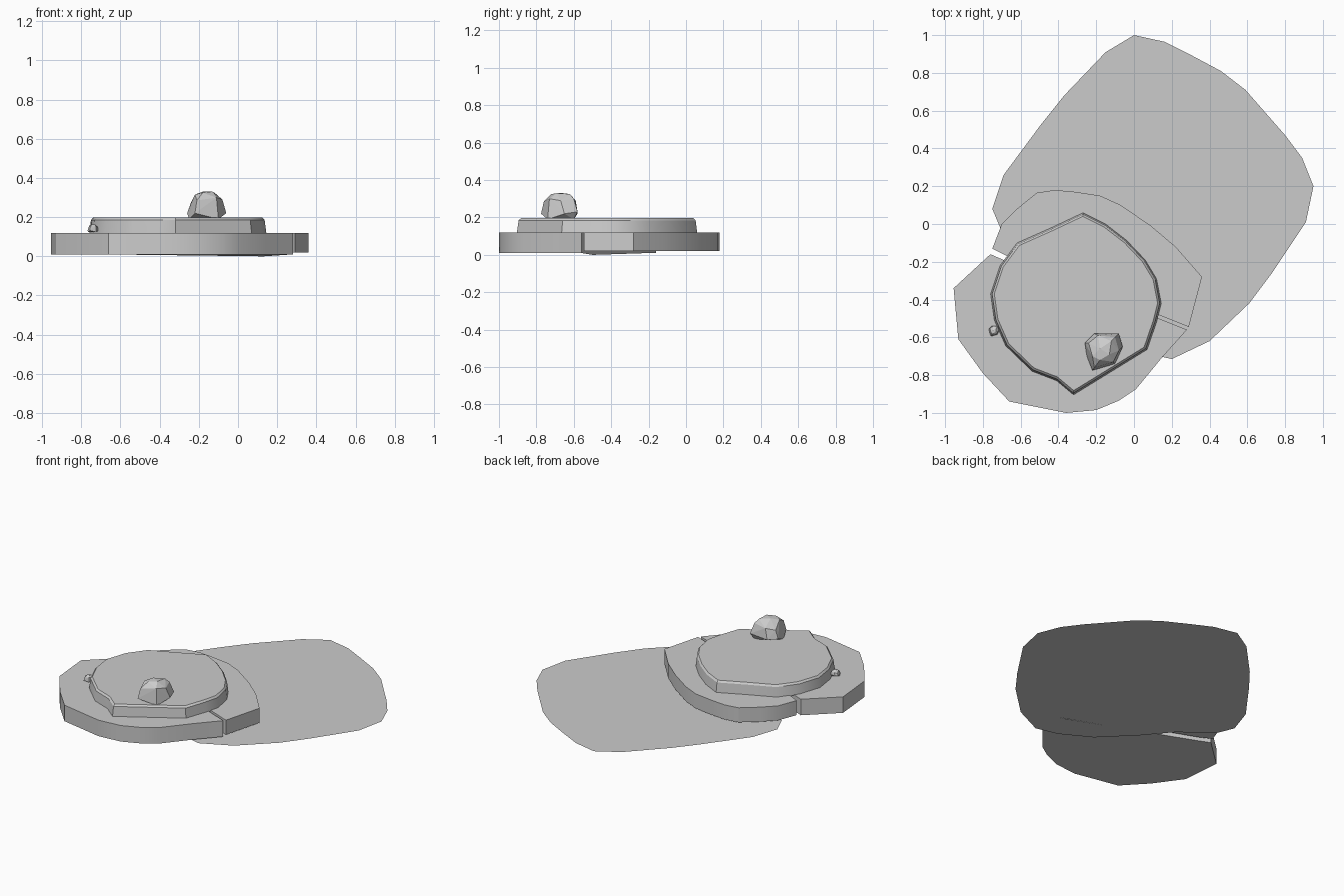
import bpy, bmesh

if "Cube" in bpy.data.objects:
    bpy.data.objects.remove(bpy.data.objects["Cube"])


def finish(name, bm, smooth=False):
    bmesh.ops.recalc_face_normals(bm, faces=bm.faces)
    mesh = bpy.data.meshes.new(name)
    bm.to_mesh(mesh)
    bm.free()
    obj = bpy.data.objects.new(name, mesh)
    bpy.context.collection.objects.link(obj)
    if smooth:
        bpy.ops.object.select_all(action='DESELECT')
        obj.select_set(True)
        bpy.context.view_layer.objects.active = obj
        bpy.ops.object.shade_smooth_by_angle(angle=0.52)
    return obj


def stack(name, outline, levels):
    """Loft an outline through (z, scale about its middle) levels and cap it."""
    cx = sum(p[0] for p in outline) / len(outline)
    cy = sum(p[1] for p in outline) / len(outline)
    bm = bmesh.new()
    rings = [[bm.verts.new((cx + (x - cx) * s, cy + (y - cy) * s, z))
              for x, y in outline] for z, s in levels]
    n = len(outline)
    for a, b in zip(rings, rings[1:]):
        for i in range(n):
            j = (i + 1) % n
            bm.faces.new((a[i], a[j], b[j], b[i]))
    bm.faces.new(rings[0])
    bm.faces.new(rings[-1])
    return finish(name, bm, True)


def rock(name, points, centre=(0, 0, 0), scale=1):
    """Chunky flat-faced stone: convex hull of a few points."""
    bm = bmesh.new()
    for p in points:
        bm.verts.new([c + v * scale for c, v in zip(centre, p)])
    res = bmesh.ops.convex_hull(bm, input=bm.verts)
    loose = [v for v in bm.verts if not v.link_faces]
    bmesh.ops.delete(bm, geom=loose, context='VERTS')
    return finish(name, bm)


# Front half of the cracked base slab, sagging slightly along the crack
front = stack("base_slab_front", [
    (-.76, -.16), (-.955, -.34), (-.93, -.61), (-.80, -.79), (-.66, -.94),
    (-.36, -1.0), (-.20, -.985), (-.08, -.935), (.01, -.875), (.15, -.705),
    (.28, -.56), (.13, -.50), (-.68, -.195)], [(.01, 1), (.12, 1)])
front.data.vertices[11].co.z = 0

# Back half of the base slab
stack("base_slab_back", [
    (-.75, -.13), (-.70, .0), (-.62, .08), (-.515, .165), (-.42, .18),
    (-.31, .17), (-.18, .15), (-.07, .10), (.09, -.01), (.22, -.12),
    (.36, -.28), (.29, -.545), (.14, -.485), (-.67, -.17)],
    [(.02, 1), (.12, 1)])

# Upper stone tier with a chamfered rim
stack("upper_tier", [
    (-.27, .06), (-.15, .0), (-.04, -.085), (.06, -.19), (.12, -.29),
    (.145, -.42), (.12, -.52), (.07, -.665), (-.32, -.905), (-.41, -.83),
    (-.54, -.78), (-.68, -.645), (-.74, -.51), (-.76, -.37), (-.71, -.22),
    (-.62, -.10), (-.44, -.02)],
    [(.115, 1), (.185, .98), (.197, .955)])

# Flat ground patch behind the base
bm = bmesh.new()
bm.faces.new([bm.verts.new((x, y, .003)) for x, y in reversed([
    (0, 1), (.16, .965), (.31, .89), (.46, .81), (.59, .71), (.80, .47),
    (.89, .35), (.95, .20), (.91, .01), (.73, -.26), (.61, -.42), (.40, -.62),
    (.20, -.715), (.05, -.68), (-.15, -.57), (-.35, -.37), (-.50, -.19),
    (-.70, -.04), (-.75, .08), (-.69, .26), (-.49, .53), (-.37, .68),
    (-.15, .91)])])
mesh = bpy.data.meshes.new("ground_patch")
bm.normal_update()
if bm.faces[:] and bm.faces[:][0].normal.z < 0:
    bmesh.ops.reverse_faces(bm, faces=bm.faces)
bm.to_mesh(mesh)
bm.free()
bpy.context.collection.objects.link(bpy.data.objects.new("ground_patch", mesh))

# Large stone on the tier and a small copy on the base slab
stone = [(-.10, .04, -.02), (-.05, .09, -.02), (.08, .09, -.01), (.10, .02, -.02),
         (.06, -.07, -.05), (-.06, -.105, -.02), (-.09, -.03, -.05), (.06, .07, -.05),
         (-.08, .04, .035), (-.03, .08, .05), (.06, .07, .06), (.08, .0, .05),
         (.05, -.06, .06), (-.05, -.09, .045), (-.06, -.03, .075),
         (-.02, .01, .09), (.03, -.02, .09), (.04, .05, .085), (-.02, -.05, .085)]
rock("large_stone", stone, (-.16, -.67, .24))
rock("small_stone", stone, (-.74, -.565, .138), .28)
